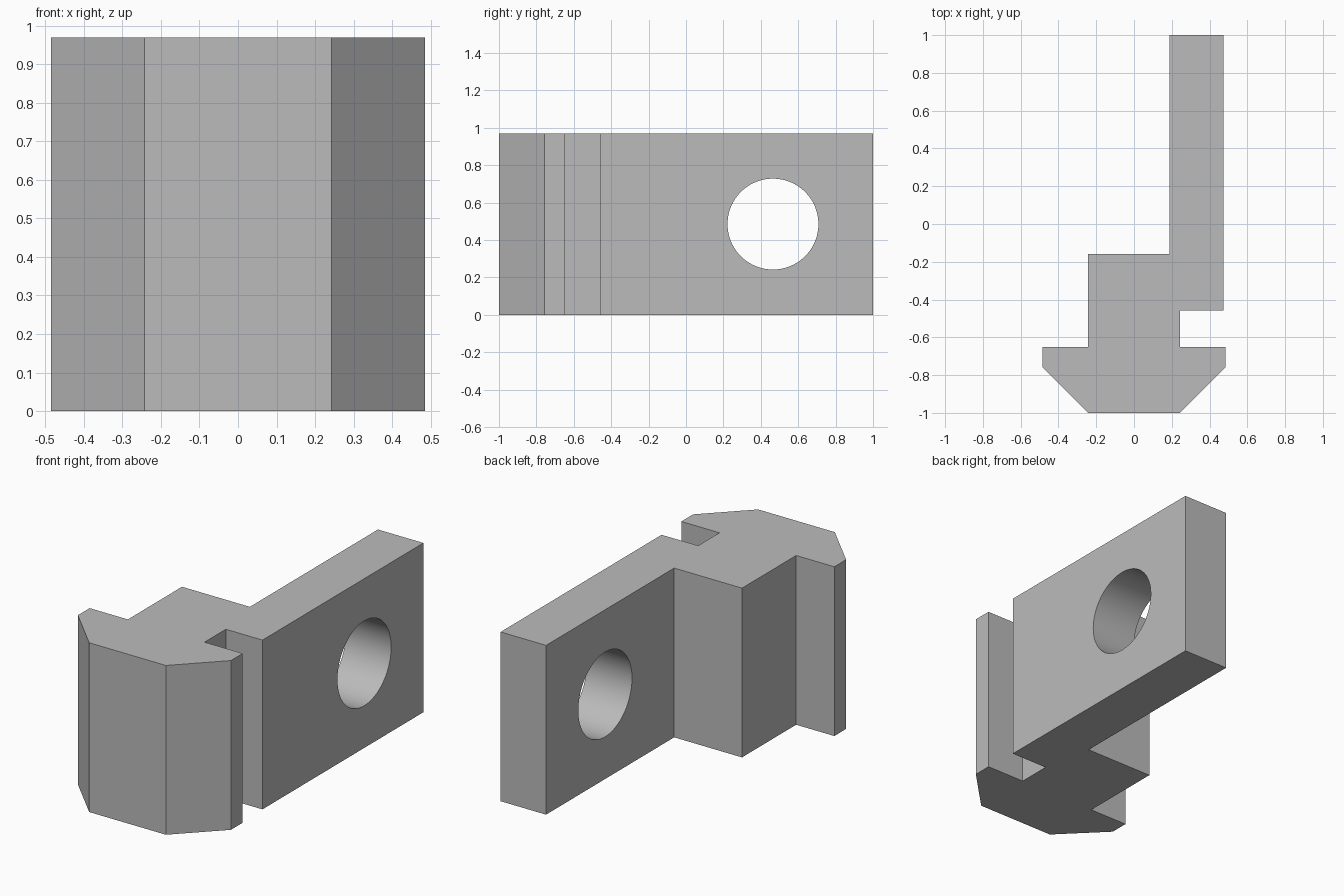
import bpy
import bmesh
import math

cube = bpy.data.objects.get("Cube")
if cube:
    bpy.data.objects.remove(cube, do_unlink=True)

HEIGHT = 0.97

grey = bpy.data.materials.new("plain grey")
grey.use_nodes = True
colour = (0.5, 0.5, 0.5, 1)
grey.diffuse_color = colour
grey.node_tree.nodes["Principled BSDF"].inputs["Base Color"].default_value = colour


def extrude_profile(name, points, height):
    """Raise a closed outline in the ground plane into a solid."""
    bm = bmesh.new()
    face = bm.faces.new([bm.verts.new((x, y, 0)) for x, y in points])
    raised = bmesh.ops.extrude_face_region(bm, geom=[face])
    top = [v for v in raised["geom"] if isinstance(v, bmesh.types.BMVert)]
    bmesh.ops.translate(bm, verts=top, vec=(0, 0, height))
    bmesh.ops.recalc_face_normals(bm, faces=bm.faces)
    mesh = bpy.data.meshes.new(name)
    bm.to_mesh(mesh)
    bm.free()
    mesh.materials.append(grey)
    obj = bpy.data.objects.new(name, mesh)
    bpy.context.collection.objects.link(obj)
    return obj


# Chamfered head, neck and offset tab share one outline
outline = [
    (-0.243, -1), (0.243, -1), (0.485, -0.757), (0.485, -0.65),
    (0.243, -0.65), (0.243, -0.457), (0.475, -0.457), (0.475, 1),
    (0.187, 1), (0.187, -0.16), (-0.243, -0.16), (-0.243, -0.65),
    (-0.485, -0.65), (-0.485, -0.757),
]
bracket = extrude_profile("clip_bracket", outline, HEIGHT)

# Round hole through the tab
bpy.ops.mesh.primitive_cylinder_add(
    vertices=96, radius=0.243, depth=0.8,
    location=(0.33, 0.465, HEIGHT / 2), rotation=(0, math.pi / 2, 0))
cutter = bpy.context.object
cutter.name = "hole_cutter"
cutter.hide_render = True
cutter.data.materials.append(grey)

hole = bracket.modifiers.new("hole", "BOOLEAN")
hole.operation = "DIFFERENCE"
hole.solver = "EXACT"
hole.object = cutter

bpy.ops.object.select_all(action="DESELECT")
bracket.select_set(True)
bpy.context.view_layer.objects.active = bracket
bpy.ops.object.modifier_apply(modifier=hole.name)
bpy.data.objects.remove(cutter, do_unlink=True)

# Smooth hole wall, sharp edges elsewhere
bpy.ops.object.shade_smooth_by_angle(angle=math.radians(30))
